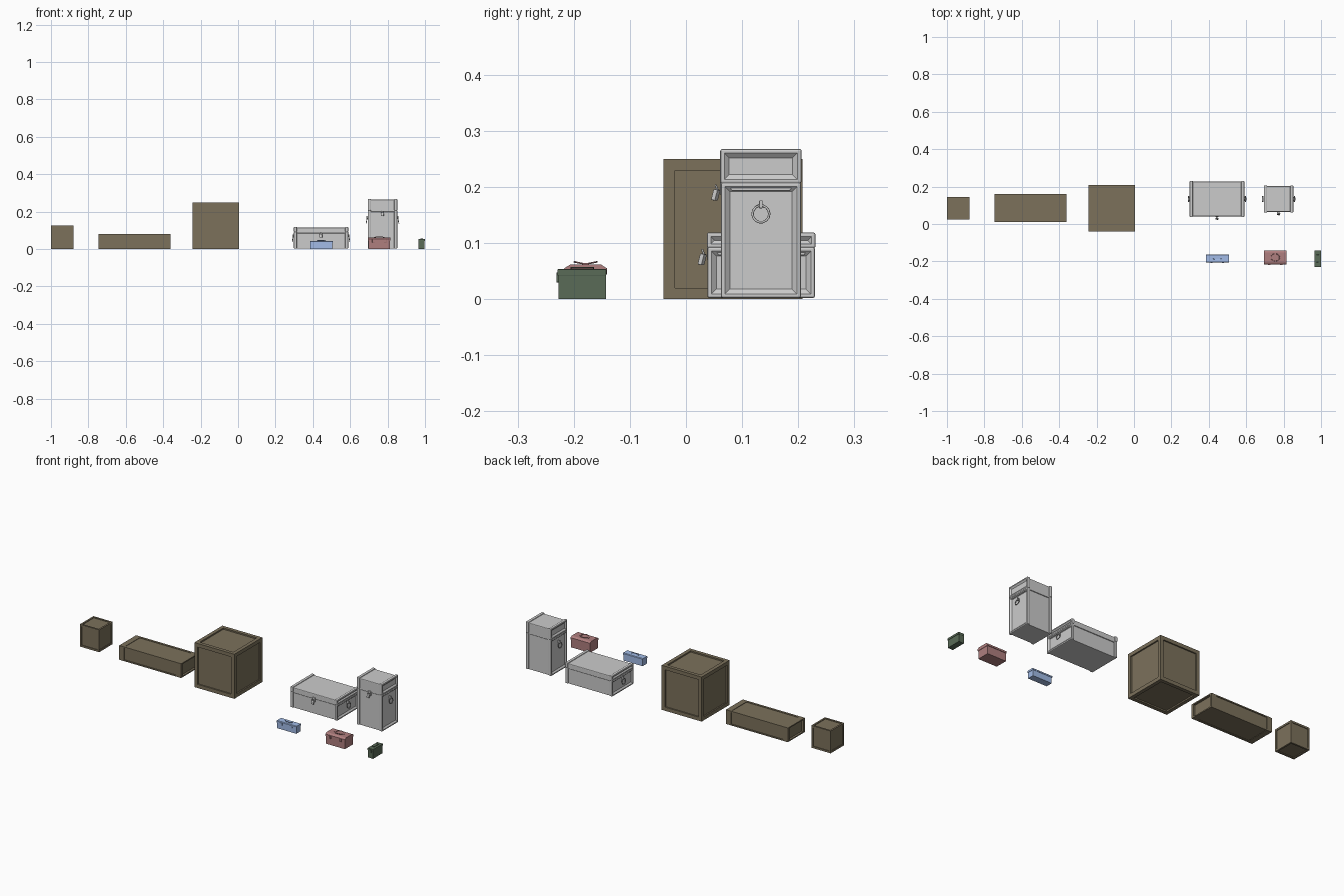
import bpy, bmesh, math
from mathutils import Vector, Matrix

if "Cube" in bpy.data.objects:
    bpy.data.objects.remove(bpy.data.objects["Cube"])


def material(name, rgb):
    m = bpy.data.materials.new(name)
    m.diffuse_color = (*rgb, 1)
    m.use_nodes = True
    m.node_tree.nodes["Principled BSDF"].inputs["Base Color"].default_value = m.diffuse_color
    return m


WOOD = material("wood", (0.20, 0.165, 0.105))
BLUE = material("blue_paint", (0.36, 0.50, 0.80))
RED = material("red_paint", (0.43, 0.21, 0.21))
GREEN = material("green_paint", (0.10, 0.145, 0.095))


def finish(bm, name, mat=None):
    bmesh.ops.recalc_face_normals(bm, faces=bm.faces)
    me = bpy.data.meshes.new(name)
    bm.to_mesh(me)
    bm.free()
    ob = bpy.data.objects.new(name, me)
    bpy.context.collection.objects.link(ob)
    if mat:
        me.materials.append(mat)
    return ob


def cube_bm(lo, hi):
    bm = bmesh.new()
    bmesh.ops.create_cube(bm, size=1)
    lo, hi = Vector(lo), Vector(hi)
    for v in bm.verts:
        v.co = Vector([lo[i] + (v.co[i] + 0.5) * (hi[i] - lo[i]) for i in range(3)])
    return bm


def box(name, lo, hi, mat=None, bevel=0.0):
    bm = cube_bm(lo, hi)
    if bevel:
        bmesh.ops.bevel(bm, geom=bm.edges[:], offset=bevel, segments=2,
                        profile=0.5, affect='EDGES')
    return finish(bm, name, mat)


def prism(name, profile, x0, x1, mat=None):
    # Extrudes a (y, z) profile along x
    bm = bmesh.new()
    f = bm.faces.new([bm.verts.new((x0, y, z)) for y, z in profile])
    ext = bmesh.ops.extrude_face_region(bm, geom=[f])
    for v in ext['geom']:
        if isinstance(v, bmesh.types.BMVert):
            v.co.x = x1
    return finish(bm, name, mat)


def wire(name, pts, r, mat=None, cyclic=False):
    # Round bar along a path, converted to a mesh
    cu = bpy.data.curves.new(name, 'CURVE')
    cu.dimensions = '3D'
    cu.bevel_depth = r
    cu.bevel_resolution = 1
    cu.use_fill_caps = True
    sp = cu.splines.new('POLY')
    sp.points.add(len(pts) - 1)
    for p, c in zip(sp.points, pts):
        p.co = (*c, 1)
    sp.use_cyclic_u = cyclic
    ob = bpy.data.objects.new(name, cu)
    bpy.context.collection.objects.link(ob)
    if mat:
        cu.materials.append(mat)
    return ob


def crate(name, lo, hi):
    # Stretched unit cube with a recessed panel on every side
    bm = bmesh.new()
    bmesh.ops.create_cube(bm, size=1)
    faces = bm.faces[:]
    bmesh.ops.inset_individual(bm, faces=faces, thickness=0.115, depth=0)
    bmesh.ops.inset_individual(bm, faces=faces, thickness=0.0, depth=-0.03)
    for v in bm.verts:
        v.co = Vector([lo[i] + (v.co[i] + 0.5) * (hi[i] - lo[i]) for i in range(3)])
    return finish(bm, name, WOOD)


def end_frame(name, lo, hi, side):
    # Rounded end rim whose outer face slopes into a recess
    bm = cube_bm(lo, hi)
    bm.faces.ensure_lookup_table()
    bmesh.ops.bevel(bm, geom=bm.edges[:], offset=0.004, segments=2,
                    profile=0.5, affect='EDGES')
    bm.normal_update()
    face = max(bm.faces, key=lambda f: f.normal.x * side * f.calc_area())
    bmesh.ops.inset_individual(bm, faces=[face], thickness=0.005, depth=0)
    bmesh.ops.inset_individual(bm, faces=[face], thickness=0.012, depth=-0.007)
    return finish(bm, name)


def case(name, lo, hi, seam, ring_z):
    (x0, y0, z0), (x1, y1, z1) = lo, hi
    cx, cy = (x0 + x1) / 2, (y0 + y1) / 2
    # Shell and lid between the end rims
    box(name + "_body", (x0 + .009, y0 + .006, z0), (x1 - .009, y1 - .006, seam), bevel=.002)
    box(name + "_lid", (x0 + .009, y0 + .003, seam), (x1 - .009, y1 - .003, z1 - .004), bevel=.004)
    for s, xe in ((-1, x0), (1, x1)):
        xa, xb = sorted((xe, xe - s * .017))
        end_frame(name + "_lower_end", (xa, y0, z0), (xb, y1, seam + .008), s)
        end_frame(name + "_lid_end", (xa, y0 - .001, seam + .006), (xb, y1 + .001, z1), s)
        # Dropped lid flap on the end panel
        prism(name + "_end_flap",
              [(y0 + .010, seam + .008), (y0 + .020, seam - .006), (y1 - .020, seam - .006),
               (y1 - .010, seam + .008), (y1 - .010, seam + .014), (y0 + .010, seam + .014)],
              xe - s * .008, xe - s * .002)
        # Hanging ring and its lug
        ring = []
        for i in range(14):
            a = math.tau * i / 14
            dz = math.sin(a) * .015
            ring.append((xe + s * (.003 + (.015 - dz) * .18), cy + math.cos(a) * .015, ring_z + dz))
        wire(name + "_ring", ring, .0022, cyclic=True)
        la, lb = sorted((xe - s * .009, xe + s * .006))
        box(name + "_ring_lug", (la, cy - .003, ring_z + .010), (lb, cy + .003, ring_z + .024), bevel=.001)
    # Front hasp with a tilted padlock
    box(name + "_hasp", (cx - .008, y0 - .001, seam - .014), (cx + .008, y0 + .007, seam + .010), bevel=.001)
    loop = [(cx + math.cos(a) * .006, y0 - .006 - math.sin(a) * .003, seam - .005 + math.sin(a) * .008)
            for a in [math.pi * i / 6 for i in range(7)]]
    wire(name + "_shackle", loop, .0018)
    lock = box(name + "_padlock", (-.008, -.004, -.010), (.008, .004, .010), bevel=.0015)
    lock.matrix_world = (Matrix.Translation((cx, y0 - .009, seam - .014))
                         @ Matrix.Rotation(math.radians(-20), 4, 'Z')
                         @ Matrix.Rotation(math.radians(-15), 4, 'X'))


# Wooden crates
crate("small_crate", (-1.0, .025, 0), (-.88, .145, .125))
crate("long_crate", (-.745, .01, 0), (-.36, .16, .08))
crate("large_crate", (-.243, -.04, 0), (.005, .208, .25))

# Grey cases
case("flat_case", (.298, .038, .002), (.590, .230, .119), .085, .055)
case("tall_case", (.694, .062, .002), (.852, .205, .268), .200, .152)

# Blue box
box("blue_body", (.386, -.204, 0), (.505, -.166, .034), BLUE)
prism("blue_lid", [(-.206, .033), (-.206, .040), (-.203, .043), (-.167, .043),
                   (-.164, .040), (-.164, .033)], .384, .507, BLUE)
wire("blue_handle", [(.425, -.185, .042), (.425, -.185, .046), (.430, -.192, .046),
                     (.461, -.192, .046), (.466, -.185, .046), (.466, -.185, .042)], .0018, BLUE)
for x in (.415, .476):
    box("blue_latch", (x - .005, -.209, .026), (x + .005, -.204, .039), BLUE, .001)

# Red toolbox with a chamfered lid and two folding handles
box("red_body", (.697, -.214, 0), (.814, -.144, .046), RED)
prism("red_lid", [(-.217, .045), (-.217, .055), (-.206, .062), (-.152, .062),
                  (-.141, .055), (-.141, .045)], .695, .816, RED)
for s in (-1, 1):
    pts = []
    for i in range(9):
        a = math.pi * i / 8
        d = math.sin(a) * .024
        pts.append((.7555 + math.cos(a) * .025, -.179 + s * (d - .004), .0615 + d * .21))
    wire("red_handle", pts, .0016, RED)
    box("red_handle_lug", (.7555 + s * .025 - .004, -.185, .060),
        (.7555 + s * .025 + .004, -.173, .0645), RED, .001)
    box("red_latch", (.7555 + s * .032 - .006, -.220, .036),
        (.7555 + s * .032 + .006, -.213, .053), RED, .001)

# Green box with overlapping lid, end latch and top handle
box("green_body", (.966, -.227, 0), (.998, -.143, .044), GREEN)
box("green_lid", (.965, -.229, .042), (1.0, -.142, .0535), GREEN, .001)
wire("green_handle", [(.976, -.205, .053), (.976, -.205, .056), (.989, -.205, .056),
                      (.989, -.165, .056), (.976, -.165, .056), (.976, -.165, .053)], .0013, GREEN)
box("green_latch", (.976, -.231, .030), (.989, -.226, .048), GREEN, .001)
